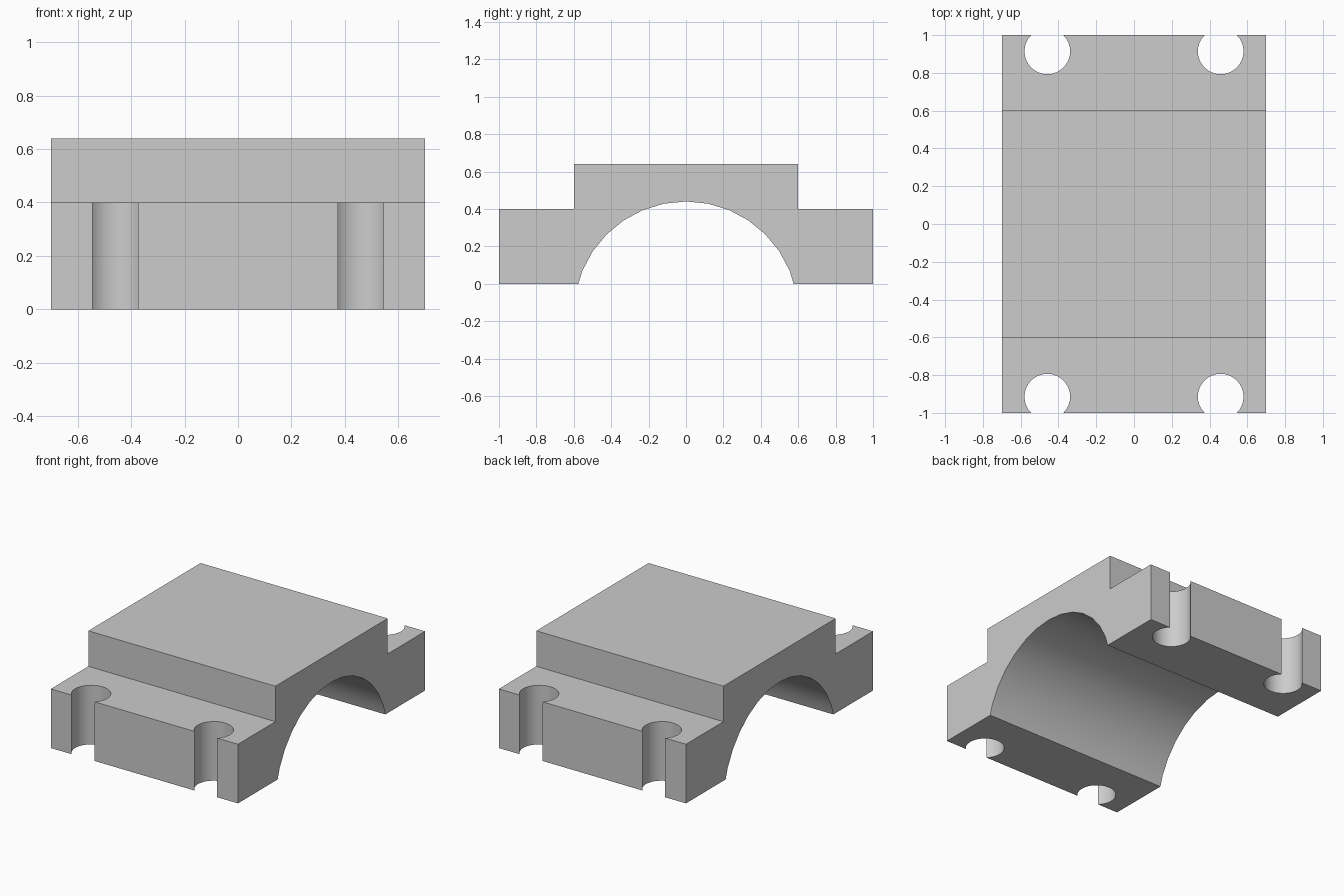
import bpy
import math

cube = bpy.data.objects.get("Cube")
if cube:
    bpy.data.objects.remove(cube, do_unlink=True)

HALF_WIDTH = 0.7
HALF_LENGTH = 1.0
SHELF_TOP = 0.4
BLOCK_TOP = 0.64

grey = bpy.data.materials.new("plain_grey")
grey.use_nodes = True
colour = (0.604, 0.604, 0.604, 1)
grey.diffuse_color = colour
grey.node_tree.nodes["Principled BSDF"].inputs["Base Color"].default_value = colour


def extrude_profile(name, points):
    """Solid with a (y, z) outline, running along x."""
    n = len(points)
    verts = [(x, y, z) for x in (-HALF_WIDTH, HALF_WIDTH) for y, z in points]
    faces = [tuple(reversed(range(n))), tuple(range(n, 2 * n))]
    faces += [(i, (i + 1) % n, (i + 1) % n + n, i + n) for i in range(n)]
    mesh = bpy.data.meshes.new(name)
    mesh.from_pydata(verts, [], faces)
    obj = bpy.data.objects.new(name, mesh)
    bpy.context.collection.objects.link(obj)
    return obj


def cut_cylinder(target, radius, depth, location, rotation=(0, 0, 0), sides=32):
    """Subtract a cylinder from the target and remove the cutter."""
    bpy.ops.mesh.primitive_cylinder_add(vertices=sides, radius=radius, depth=depth,
                                        location=location, rotation=rotation)
    cutter = bpy.context.object
    cutter.hide_render = True
    mod = target.modifiers.new("cut", 'BOOLEAN')
    mod.operation = 'DIFFERENCE'
    mod.solver = 'EXACT'
    mod.object = cutter
    bpy.ops.object.select_all(action='DESELECT')
    target.select_set(True)
    bpy.context.view_layer.objects.active = target
    bpy.ops.object.modifier_apply(modifier=mod.name)
    bpy.data.objects.remove(cutter, do_unlink=True)


# Stepped block: raised middle with a lower flange at the front and back
outline = [(-HALF_LENGTH, 0), (HALF_LENGTH, 0), (HALF_LENGTH, SHELF_TOP),
           (0.6, SHELF_TOP), (0.6, BLOCK_TOP), (-0.6, BLOCK_TOP),
           (-0.6, SHELF_TOP), (-HALF_LENGTH, SHELF_TOP)]
cap = extrude_profile("bearing_cap", outline)
cap.data.materials.append(grey)

# Arched saddle through the underside
cut_cylinder(cap, 0.6, 2, (0, 0, -0.16), (0, math.pi / 2, 0))

# Open bolt slots in the flanges
for sx in (-1, 1):
    for sy in (-1, 1):
        cut_cylinder(cap, 0.121, 2, (sx * 0.459, sy * 0.914, 0.2))

cap.select_set(True)
bpy.context.view_layer.objects.active = cap
bpy.ops.object.shade_smooth_by_angle(angle=math.radians(30))
